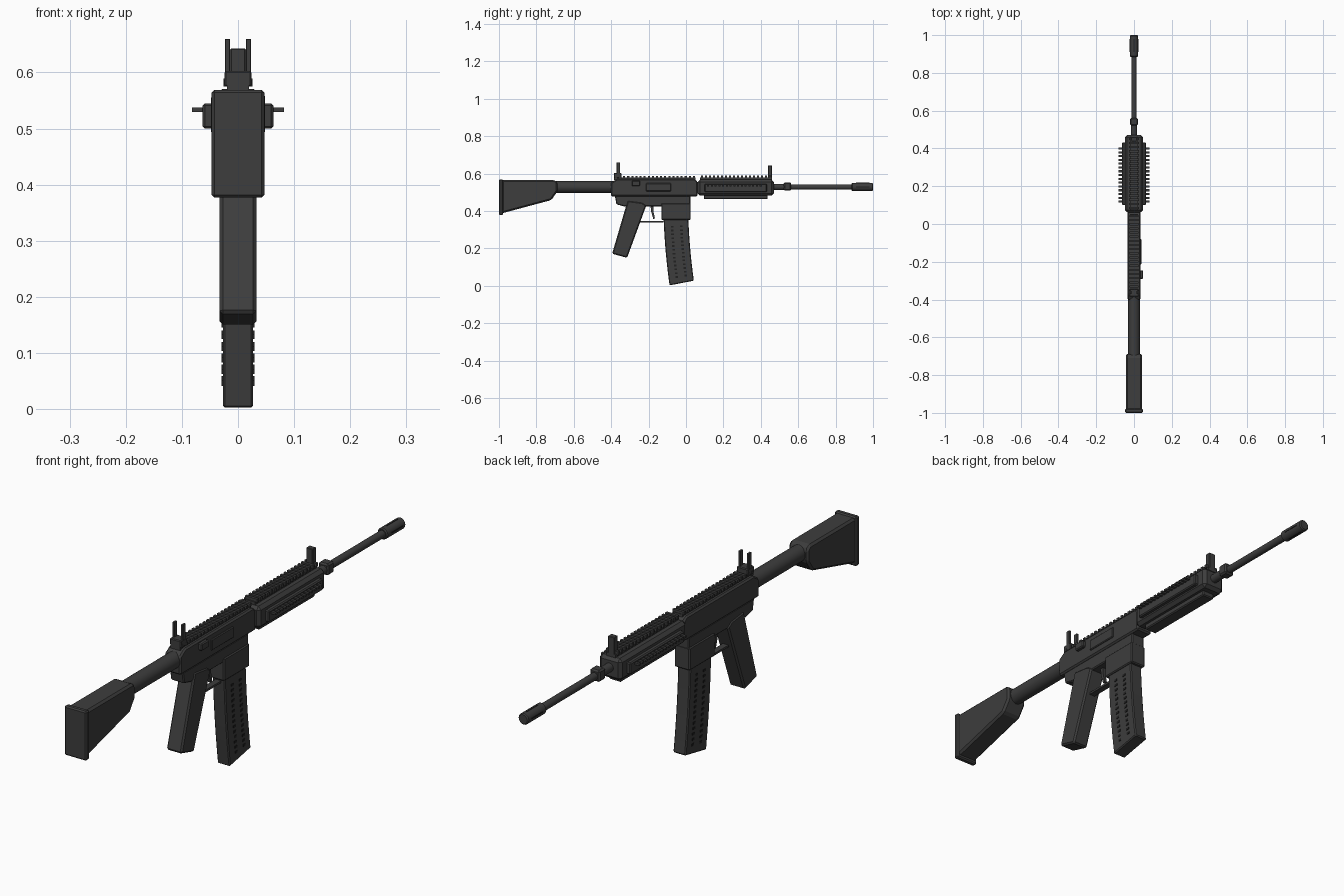
import bpy, bmesh, math
from mathutils import Matrix, Vector

if "Cube" in bpy.data.objects:
    bpy.data.objects.remove(bpy.data.objects["Cube"])


def material(name, v):
    m = bpy.data.materials.new(name)
    m.diffuse_color = (v, v, v, 1)
    m.use_nodes = True
    m.node_tree.nodes["Principled BSDF"].inputs["Base Color"].default_value = m.diffuse_color
    return m


GREY = material("dark grey", 0.047)
BLACK = material("near black", 0.015)


def finish(name, bm, bevel=0.0, mat=GREY, smooth=False):
    bmesh.ops.recalc_face_normals(bm, faces=bm.faces)
    me = bpy.data.meshes.new(name)
    bm.to_mesh(me)
    bm.free()
    me.materials.append(mat)
    ob = bpy.data.objects.new(name, me)
    bpy.context.collection.objects.link(ob)
    if bevel:
        b = ob.modifiers.new("edge", "BEVEL")
        b.width, b.segments, b.limit_method = bevel, 1, "ANGLE"
    if smooth:
        bpy.ops.object.select_all(action="DESELECT")
        ob.select_set(True)
        bpy.context.view_layer.objects.active = ob
        bpy.ops.object.shade_smooth_by_angle(angle=math.radians(40))
    return ob


def add_box(bm, x0, x1, y0, y1, z0, z1):
    mat = Matrix.Translation(((x0 + x1) / 2, (y0 + y1) / 2, (z0 + z1) / 2))
    bmesh.ops.create_cube(bm, size=1, matrix=mat @ Matrix.Diagonal((x1 - x0, y1 - y0, z1 - z0, 1)))


def boxes(name, items, bevel=0.0, mat=GREY):
    bm = bmesh.new()
    for it in items:
        add_box(bm, *it)
    return finish(name, bm, bevel, mat)


def prism(name, pts, half, bevel=0.004):
    """Side profile (y, z) extruded across x."""
    bm = bmesh.new()
    f = bm.faces.new([bm.verts.new((-half, y, z)) for y, z in pts])
    ext = bmesh.ops.extrude_face_region(bm, geom=[f])["geom"]
    bmesh.ops.translate(bm, vec=(2 * half, 0, 0), verts=[v for v in ext if isinstance(v, bmesh.types.BMVert)])
    return finish(name, bm, bevel)


def rod(name, y0, y1, r, z, sides=24, bevel=0.0):
    bm = bmesh.new()
    mat = Matrix.Translation((0, (y0 + y1) / 2, z)) @ Matrix.Rotation(math.pi / 2, 4, "X")
    bmesh.ops.create_cone(bm, cap_ends=True, segments=sides, radius1=r, radius2=r, depth=y1 - y0, matrix=mat)
    return finish(name, bm, bevel, smooth=True)


def teeth(y0, y1, n, x0, x1, z0, z1, w=0.011):
    step = (y1 - y0 - w) / (n - 1)
    return [(x0, x1, y0 + i * step, y0 + i * step + w, z0, z1) for i in range(n)]


# Stock and tube
prism("stock", [(-0.985, 0.387), (-0.72, 0.458), (-0.687, 0.505), (-0.687, 0.55),
                (-0.702, 0.565), (-0.985, 0.565)], 0.042, 0.008)
boxes("butt_plate", [(-0.047, 0.047, -1.0, -0.978, 0.377, 0.569)], 0.005)
rod("stock_tube", -0.72, -0.38, 0.031, 0.528)

# Receiver
prism("upper_receiver", [(-0.402, 0.478), (0.062, 0.478), (0.062, 0.557), (0.045, 0.571),
                         (-0.37, 0.571), (-0.402, 0.55)], 0.034, 0.006)
prism("lower_receiver", [(-0.38, 0.48), (-0.372, 0.435), (-0.33, 0.424), (0.024, 0.424),
                         (0.024, 0.48)], 0.029)
boxes("magazine_well", [(-0.033, 0.033, -0.132, 0.025, 0.352, 0.44)], 0.004)
boxes("port_cover", [(0.03, 0.039, -0.215, -0.08, 0.505, 0.548)], 0.003)
boxes("side_knob", [(0.03, 0.048, -0.29, -0.245, 0.533, 0.562)], 0.004)
boxes("receiver_rail", [(-0.02, 0.02, -0.385, 0.05, 0.565, 0.578)])
boxes("receiver_rail_teeth", teeth(-0.38, 0.048, 20, -0.025, 0.025, 0.575, 0.587))

# Grip, trigger and guard
prism("grip", [(-0.312, 0.455), (-0.395, 0.171), (-0.315, 0.149), (-0.212, 0.43), (-0.235, 0.445)], 0.033, 0.006)
boxes("trigger_guard", [(-0.012, 0.012, -0.26, -0.12, 0.337, 0.345)])
prism("trigger", [(-0.19, 0.43), (-0.186, 0.395), (-0.175, 0.357), (-0.166, 0.36),
                  (-0.174, 0.397), (-0.174, 0.43)], 0.006, 0)

# Curved magazine, running from t = 0 at the well to t = 1 at the foot
def mag_point(t, across):
    back = Vector((-0.12 + 0.012 * t + 0.02 * t * t, 0.37 - 0.368 * t))
    front = Vector((0.012 + 0.012 * t + 0.018 * t * t, 0.37 - 0.343 * t))
    return back.lerp(front, across)


N = 7
prism("magazine", [mag_point(i / N, 0) for i in range(N + 1)] +
      [mag_point(i / N, 1) for i in range(N, -1, -1)], 0.027, 0.004)
marks = []
for col in (0.33, 0.7):
    for i in range(14):
        y, z = mag_point(0.15 + 0.75 * i / 13, col)
        marks.append((-0.029, 0.029, y - 0.007, y + 0.007, z - 0.0045, z + 0.0045))
boxes("magazine_marks", marks, 0, BLACK)

# Handguard with rails on all four sides
boxes("handguard", [(-0.048, 0.048, 0.062, 0.47, 0.482, 0.567)], 0.012)
boxes("handguard_top_rail", [(-0.02, 0.02, 0.075, 0.46, 0.56, 0.578)])
boxes("handguard_top_teeth", teeth(0.08, 0.455, 18, -0.026, 0.026, 0.575, 0.589))
boxes("handguard_bottom_rail", [(-0.026, 0.026, 0.095, 0.437, 0.463, 0.49)], 0.004)
for s, side in ((1, "right"), (-1, "left")):
    def sx(a, b):
        return tuple(sorted((s * a, s * b)))
    boxes(side + "_side_rail", [(*sx(0.04, 0.063), 0.1, 0.432, 0.5, 0.545)], 0.004)
    boxes(side + "_side_rail_teeth", teeth(0.113, 0.405, 15, *sx(0.06, 0.082), 0.53, 0.538))

# Barrel
rod("barrel", 0.45, 0.92, 0.0145, 0.528, 20)
boxes("gas_block", [(-0.021, 0.021, 0.522, 0.562, 0.508, 0.553)], 0.006)
rod("barrel_collar", 0.465, 0.525, 0.017, 0.528, 20)
rod("muzzle", 0.885, 1.0, 0.022, 0.528, 16, 0.004)
boxes("muzzle_slots", [(-0.0228, 0.0228, 0.91, 0.98, 0.526, 0.53),
                       (-0.002, 0.002, 0.91, 0.98, 0.5052, 0.5508)], 0, BLACK)

# Sights
boxes("rear_sight_base", [(-0.024, 0.024, -0.385, -0.345, 0.575, 0.603)], 0.003)
boxes("rear_sight_posts", [(s * 0.0185 - 0.0045, s * 0.0185 + 0.0045, -0.371, -0.353, 0.595, 0.66)
                           for s in (-1, 1)], 0.001)
boxes("front_sight", [(-0.014, 0.014, 0.438, 0.46, 0.575, 0.643)], 0.002)
